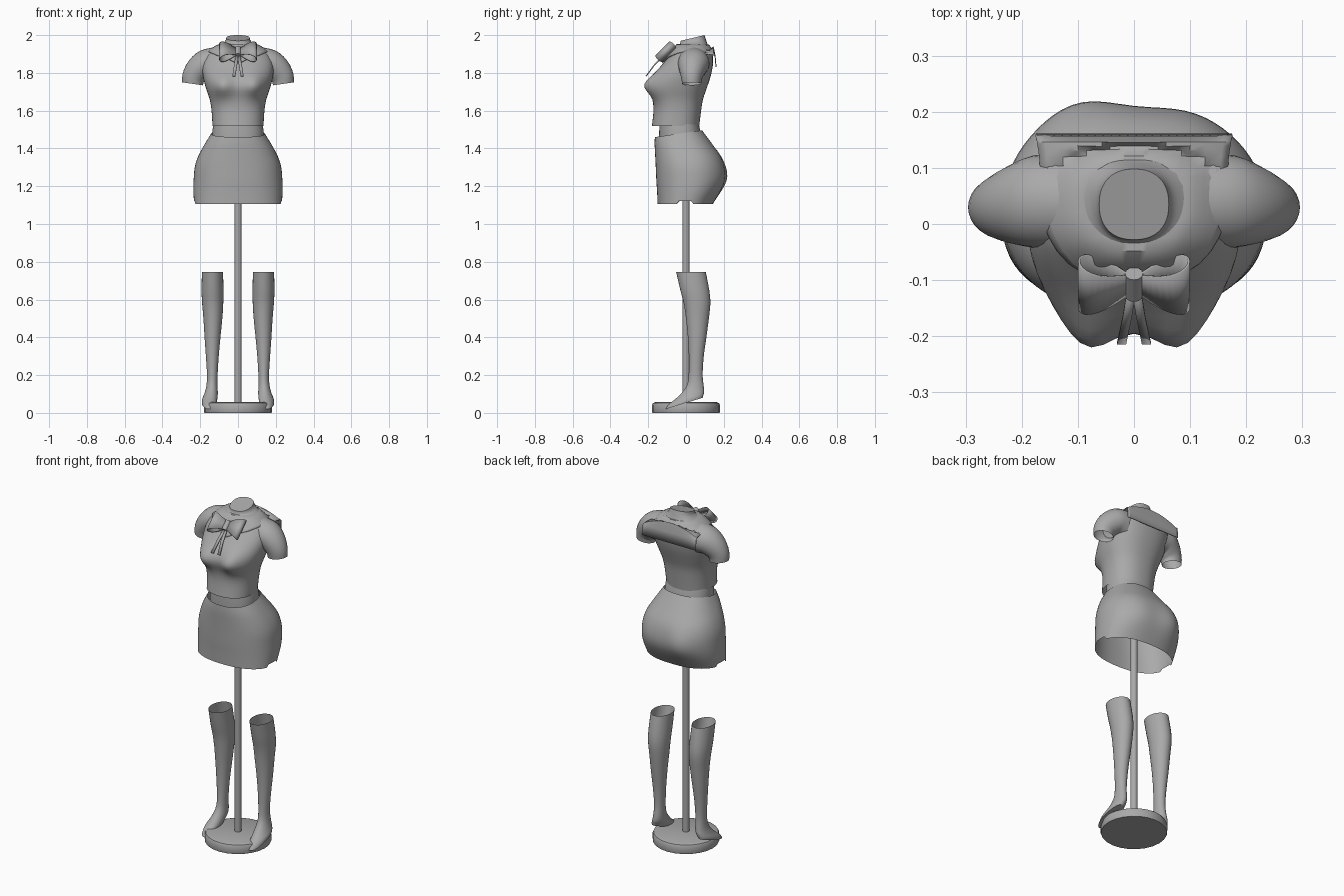
import bpy, bmesh, math
from mathutils import Vector
from mathutils.bvhtree import BVHTree

if "Cube" in bpy.data.objects:
    bpy.data.objects.remove(bpy.data.objects["Cube"])

grey = bpy.data.materials.new("plain_grey")
grey.use_nodes = True
GREY = (0.4, 0.4, 0.4, 1)
grey.diffuse_color = GREY
grey.node_tree.nodes["Principled BSDF"].inputs["Base Color"].default_value = GREY


def make(name, verts, faces, thick=0, angle=40):
    me = bpy.data.meshes.new(name)
    me.from_pydata([tuple(v) for v in verts], [], faces)
    bm = bmesh.new()
    bm.from_mesh(me)
    bmesh.ops.recalc_face_normals(bm, faces=bm.faces)
    bm.to_mesh(me)
    bm.free()
    me.materials.append(grey)
    ob = bpy.data.objects.new(name, me)
    bpy.context.collection.objects.link(ob)
    bpy.ops.object.select_all(action="DESELECT")
    ob.select_set(True)
    bpy.context.view_layer.objects.active = ob
    bpy.ops.object.shade_smooth_by_angle(angle=math.radians(angle))
    if thick:
        mod = ob.modifiers.new("thickness", "SOLIDIFY")
        mod.thickness = thick
        mod.offset = 0
    return ob


def smooth_rows(rows, steps=3):
    """Catmull-Rom interpolation between rows of numbers."""
    out = []
    for i in range(len(rows) - 1):
        a, b, c, d = (rows[max(0, min(len(rows) - 1, i + k))] for k in (-1, 0, 1, 2))
        for s in range(steps):
            t = s / steps
            out.append([q + t / 2 * (r - p + t * (2 * p - 5 * q + 4 * r - w + t * (3 * (q - r) + w - p)))
                        for p, q, r, w in zip(a, b, c, d)])
    return out + [list(rows[-1])]


def skin(rings, cap=()):
    n = len(rings[0])
    verts = [v for r in rings for v in r]
    faces = [(j * n + i, j * n + (i + 1) % n, (j + 1) * n + (i + 1) % n, (j + 1) * n + i)
             for j in range(len(rings) - 1) for i in range(n)]
    if "first" in cap:
        faces.append(tuple(range(n)))
    if "last" in cap:
        faces.append(tuple(range(len(verts) - n, len(verts))))
    return verts, faces


def power(v, e):
    return math.copysign(abs(v) ** e, v)


def body(rows, n=48, p=2.3, shape=None, cap=()):
    """Rings from (x, z, half width, front y, back y, tilt)."""
    rings = []
    for x, z, hw, yf, yb, tilt in smooth_rows(rows):
        ring = []
        for i in range(n):
            a = math.tau * i / n
            s = power(math.sin(a), 2 / p)
            v = Vector((x + hw * power(math.cos(a), 2 / p), (yf + yb) / 2 + s * (yb - yf) / 2, z + tilt * s))
            ring.append(shape(v, s) if shape else v)
        rings.append(ring)
    return skin(rings, cap)


def bump(v, x, z, size):
    return math.exp(-((v.x - x) ** 2 + (v.z - z) ** 2) / size ** 2)


# Blouse torso with bust and short neck
def bust(v, s):
    if s < 0:
        v.y -= 0.05 * min(1, -2 * s) * (bump(v, .085, 1.735, .06) + bump(v, -.085, 1.735, .06))
    return v


torso = body([
    (0, 1.52, .135, -.18, .07, 0), (0, 1.6, .14, -.172, .08, 0), (0, 1.66, .15, -.175, .09, 0),
    (0, 1.72, .17, -.183, .11, 0), (0, 1.78, .185, -.17, .13, 0), (0, 1.84, .19, -.13, .142, 0),
    (0, 1.89, .175, -.09, .142, 0), (0, 1.925, .135, -.07, .132, 0), (0, 1.945, .1, -.055, .115, .005),
    (0, 1.965, .07, -.033, .105, .012), (0, 1.985, .062, -.028, .098, .015)], shape=bust, cap=("last",))
make("blouse", *torso)

# Short sleeves, mirrored
for side, label in ((1, "left"), (-1, "right")):
    rows = smooth_rows([
        (.13, .04, 1.85, .085, .085, 90), (.18, .04, 1.845, .082, .075, 75),
        (.215, .035, 1.815, .07, .068, 50), (.237, .03, 1.775, .056, .06, 22), (.24, .03, 1.742, .05, .056, 8)])
    rings = []
    for x, y, z, ry, rv, deg in rows:
        t = math.radians(deg)
        rings.append([Vector((side * (x + rv * math.cos(t) * math.cos(a)), y + ry * math.sin(a),
                              z + rv * math.sin(t) * math.cos(a)))
                      for a in (math.tau * i / 28 for i in range(28))])
    make(label + "_sleeve", *skin(rings))

# Wide collar draped on the shoulders, with a square flap at the back
tree = BVHTree.FromPolygons(*torso)
outline = smooth_rows([(-.125, .012), (-.07, .115), (0, .16), (.06, .163), (.12, .168), (.145, .172)])
cols = 25
grid = []
for y, hw in outline:
    for i in range(cols):
        x = hw * (2 * i / (cols - 1) - 1)
        hit = tree.ray_cast(Vector((x, y, 3)), Vector((0, 0, -1)))[0]
        drape = 1.94 - 1.5 * x * x
        z = min(hit.z + .006, 1.95) if hit else drape
        grid.append(Vector((x, y, max(z, drape - .012) if y > 0 else z)))
for y, z in ((.154, 1.89), (.159, 1.83)):
    grid += [Vector((.175 * (2 * i / (cols - 1) - 1), y, z)) for i in range(cols)]
rows = len(grid) // cols
make("collar", grid, [(j * cols + i, j * cols + i + 1, (j + 1) * cols + i + 1, (j + 1) * cols + i)
                      for j in range(rows - 1) for i in range(cols - 1)], .005)

# Bow: teardrop ribbon loops, knot and two tails
across = Vector((0, -.7, -.7))
lift = Vector((0, -.7, .7))
bow = Vector((0, -.108, 1.912))
for side, label in ((1, "left"), (-1, "right")):
    edges = [[], []]
    for i in range(25):
        a = math.tau * i / 24
        u = (1 - math.cos(a)) / 2
        mid = bow + Vector((side * (.008 + .09 * u), 0, 0)) + lift * (.032 * math.sin(a) * u ** .6)
        wide = across * (.024 + .036 * u)
        edges[0].append(mid - wide)
        edges[1].append(mid + wide)
    make(label + "_bow_loop", *skin(edges), .004)
    tail = []
    for x, y, z in ((.004, -.115, 1.895), (.012, -.165, 1.845), (.022, -.212, 1.782)):
        tail += [Vector((side * (x - .008), y, z)), Vector((side * (x + .008), y, z))]
    make(label + "_bow_tail", tail, [(0, 1, 3, 2), (2, 3, 5, 4)], .006)
knot = [[bow + Vector((.016 * math.cos(a), 0, 0)) + lift * .016 * math.sin(a) + across * w
         for a in (math.tau * i / 12 for i in range(12))] for w in (-.028, .028)]
make("bow_knot", *skin(knot, ("first", "last")))


# Fitted skirt with rounded seat and a notch in each side of the hem
def seat(v, s):
    if s > 0:
        v.y += min(1, 2 * s) * (.032 * bump(v, -.105, 1.26, .1) + .016 * bump(v, .105, 1.26, .1))
    if v.z < 1.106:
        v.z += max(0, .06 * (1 - abs(v.y + .005) / .045))
    return v


make("skirt", *body([
    (0, 1.105, .232, -.15, .14, 0), (0, 1.17, .236, -.153, .175, 0), (0, 1.23, .235, -.157, .193, 0),
    (0, 1.3, .229, -.16, .192, 0), (0, 1.36, .21, -.163, .178, 0), (0, 1.42, .178, -.166, .14, 0),
    (0, 1.478, .142, -.165, .085, .018)], n=72, shape=seat), angle=50)
make("waistband", *body([(0, 1.43, .136, -.142, .08, 0), (0, 1.48, .136, -.142, .078, 0),
                         (0, 1.54, .13, -.14, .065, 0)]))

# Lower legs with arched feet, mirrored
for side, label in ((1, "left"), (-1, "right")):
    leg = [(.135, .745, .056, -.052, .105, 0), (.135, .65, .058, -.03, .123, 0), (.134, .58, .056, -.012, .129, 0),
           (.133, .5, .05, 0, .121, 0), (.135, .4, .042, .01, .108, 0), (.136, .3, .034, .015, .094, 0),
           (.136, .2, .028, .014, .088, 0), (.138, .14, .03, .002, .094, 0), (.143, .1, .036, -.04, .096, .012),
           (.15, .07, .04, -.09, .092, .024), (.153, .05, .038, -.108, .088, .03)]
    make(label + "_leg", *body([(side * r[0], *r[1:]) for r in leg], n=28, p=2, cap=("last",)), angle=60)


# Display stand
def lathe(name, profile, n):
    rings = [[Vector((r * math.cos(math.tau * i / n), r * math.sin(math.tau * i / n), z)) for i in range(n)]
             for r, z in profile]
    make(name, *skin(rings, ("first", "last")))


lathe("stand_pole", [(.019, .04), (.019, 1.45)], 16)
lathe("stand_base", [(.178, 0), (.18, .005), (.18, .042), (.175, .052), (.162, .057)], 24)
